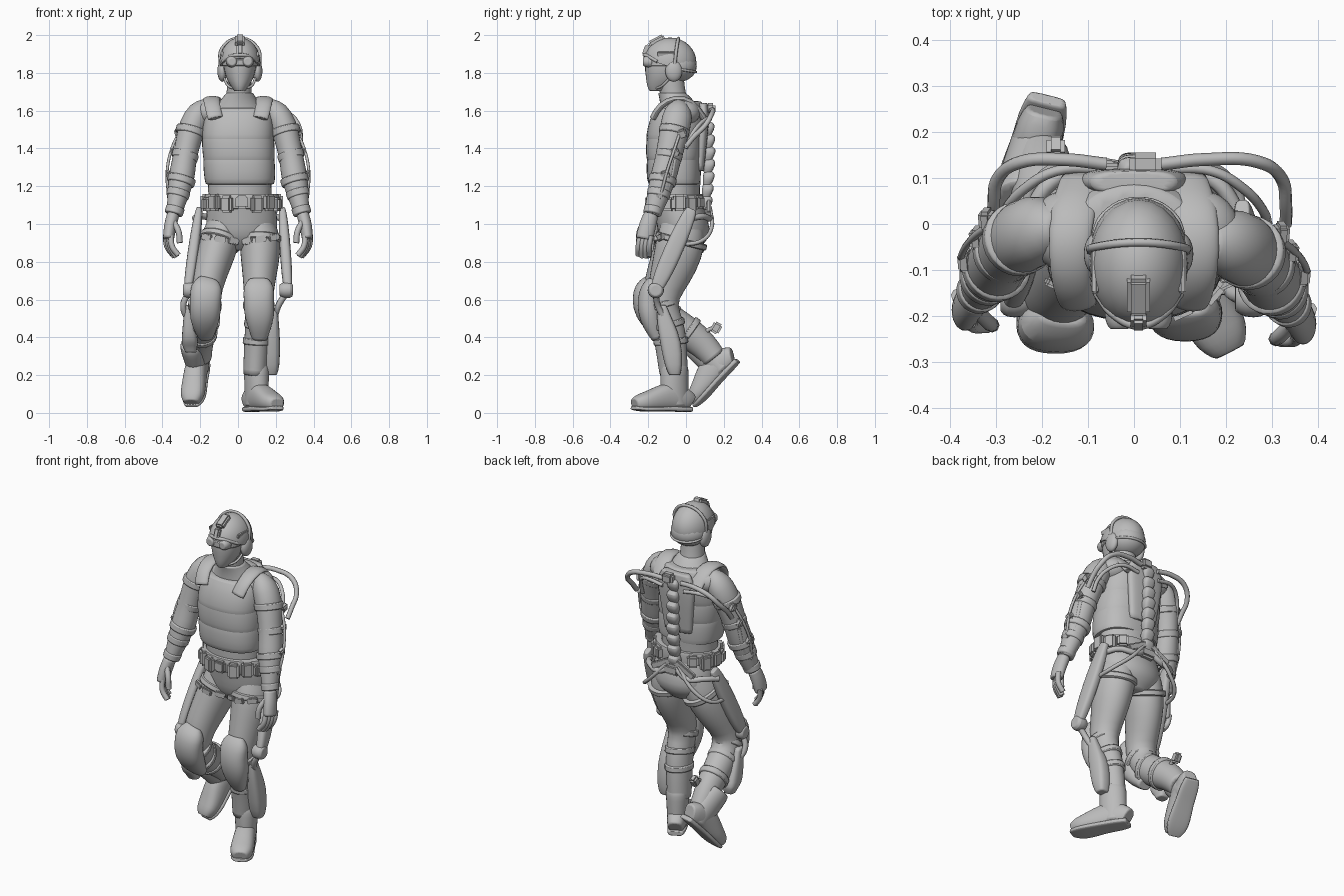
import bpy, bmesh, math
from mathutils import Vector, Matrix, Euler

start_cube = bpy.data.objects.get("Cube")
if start_cube:
    bpy.data.objects.remove(start_cube)

grey = bpy.data.materials.new("plain grey")
grey.use_nodes = True
grey.diffuse_color = (0.5, 0.5, 0.5, 1)
grey.node_tree.nodes["Principled BSDF"].inputs["Base Color"].default_value = grey.diffuse_color
CM = 0.01  # all measurements below are in hundredths of a unit


def shade(obj):
    """Select one object and shade it smooth, keeping sharp edges."""
    bpy.ops.object.select_all(action="DESELECT")
    obj.select_set(True)
    bpy.context.view_layer.objects.active = obj
    if obj.type == "CURVE":
        bpy.ops.object.convert(target="MESH")
    bpy.ops.object.shade_smooth_by_angle(angle=math.radians(50))


def finish(name, bm, matrix=None, subdivide=1):
    """Turn a bmesh into a smooth shaded object."""
    bmesh.ops.recalc_face_normals(bm, faces=bm.faces)
    bm.transform(Matrix.Scale(CM, 4))
    mesh = bpy.data.meshes.new(name)
    bm.to_mesh(mesh)
    bm.free()
    mesh.materials.append(grey)
    obj = bpy.data.objects.new(name, mesh)
    bpy.context.collection.objects.link(obj)
    if matrix:
        obj.matrix_world = matrix
    if subdivide:
        modifier = obj.modifiers.new("smooth", "SUBSURF")
        modifier.levels = modifier.render_levels = subdivide
    shade(obj)


def loft(name, points, flat=False, power=2, matrix=None, sides=14):
    """Skin oval rings (x, y, z, half width, half depth) along a path."""
    bm = bmesh.new()
    centres = [Vector(p[:3]) for p in points]
    rings = []
    for i, p in enumerate(points):
        along = centres[min(i + 1, len(points) - 1)] - centres[max(i - 1, 0)]
        along = Vector((0, 0, 1)) if flat else along.normalized()
        side = Vector((1, 0, 0)) if abs(along.x) < 0.9 else Vector((0, 1, 0))
        side = (side - along * side.dot(along)).normalized()
        depth = along.cross(side)
        ring = []
        for k in range(sides):
            a = math.tau * k / sides
            c, s = [math.copysign(abs(f(a)) ** (2 / power), f(a)) for f in (math.cos, math.sin)]
            ring.append(bm.verts.new(centres[i] + side * p[3] * c + depth * p[-1] * s))
        rings.append(ring)
    for low, high in zip(rings, rings[1:]):
        for k in range(sides):
            n = (k + 1) % sides
            bm.faces.new((low[k], low[n], high[n], high[k]))
    for ring in (rings[0], rings[-1]):
        bmesh.ops.inset_region(bm, faces=[bm.faces.new(ring)], thickness=0.3)
    finish(name, bm, matrix)


def box(name, centre, size, turn=(0, 0, 0)):
    """Soft edged block."""
    bm = bmesh.new()
    bmesh.ops.create_cube(bm, size=1, matrix=Matrix.Diagonal((*size, 1)))
    bmesh.ops.bevel(bm, geom=bm.edges[:], offset=min(size) * 0.25, segments=2, affect="EDGES")
    spin = Euler([math.radians(t) for t in turn]).to_matrix().to_4x4()
    bm.transform(Matrix.Translation(centre) @ spin)
    finish(name, bm, subdivide=0)


def ball(name, centre, size, floor=None):
    """Ellipsoid, optionally trimmed below a tilted floor (point, normal)."""
    bm = bmesh.new()
    bmesh.ops.create_uvsphere(bm, u_segments=24, v_segments=16, radius=1)
    bm.transform(Matrix.Translation(centre) @ Matrix.Diagonal((*size, 1)))
    if floor:
        bmesh.ops.bisect_plane(bm, geom=bm.verts[:] + bm.edges[:] + bm.faces[:],
                               plane_co=floor[0], plane_no=floor[1], clear_inner=True)
        bmesh.ops.holes_fill(bm, edges=[e for e in bm.edges if e.is_boundary])
    finish(name, bm, subdivide=0)


def hose(name, points, radius):
    """Round tube through points."""
    curve = bpy.data.curves.new(name, "CURVE")
    curve.dimensions = "3D"
    curve.bevel_depth, curve.bevel_resolution, curve.resolution_u = radius * CM, 2, 6
    curve.use_fill_caps = True
    spline = curve.splines.new("BEZIER")
    spline.bezier_points.add(len(points) - 1)
    for knot, p in zip(spline.bezier_points, points):
        knot.co = Vector(p) * CM
        knot.handle_left_type = knot.handle_right_type = "AUTO"
    curve.materials.append(grey)
    obj = bpy.data.objects.new(name, curve)
    bpy.context.collection.objects.link(obj)
    shade(obj)


def place(points, s, shift=0):
    """Mirror points to one side and shift them in y."""
    return [(p[0] * s, p[1] + shift, *p[2:]) for p in points]


# Head, neck and helmet
loft("neck", [(0, -5, 160, 8, 8), (0.5, -7, 168, 6.8, 7), (1, -8, 178, 6.5, 7)], flat=True)
loft("collar", [(0, -3, 160, 14, 11), (0.3, -4.5, 165, 10.5, 9.5), (1, -7.5, 169.5, 7.2, 7.5)], flat=True)
loft("face", [(1, -15, 170.5, 3, 4.5), (1, -13, 173, 5, 8), (1, -11.5, 178, 8, 10),
              (1, -11, 184, 9, 11.5), (1, -10, 191, 9, 11)], flat=True)
ball("helmet", (1, -8.5, 185.5), (10.8, 14, 13.2), ((1, -20, 187), (0, 0.32, 0.95)))
ball("helmet_nape", (1, -5, 183.5), (10.3, 10.7, 8.5))
hose("helmet_rim", [(-8, -15, 186), (-4.5, -19.5, 188.5), (1, -22, 189.5), (6.5, -19.5, 188.5), (10, -15, 186)], 1)
hose("nape_rim", [(-9, -4, 182), (-6.5, 2, 181), (1, 5.2, 180.5), (8.5, 2, 181), (11, -4, 182)], 0.7)
hose("headset_band", [(-9.5, -6, 184), (-8.5, -5, 193), (1, -4, 198.3), (10.5, -5, 193), (11.5, -6, 184)], 0.9)
box("helmet_mount", (1, -15.5, 197), (5, 9, 3.5), (28, 0, 0))
box("mount_arm", (1, -21, 192), (3.5, 3, 6), (-20, 0, 0))
loft("goggle_strap", [(1, -10.5, 183.5, 9.8, 12), (1, -10.5, 187.5, 9.8, 12)], flat=True)
for s in (-1, 1):
    ball("ear_cup", (1 + s * 9.3, -6.5, 181), (2.6, 4.5, 5.7))
    loft("goggle_lens", [(1 + s * 4.2, -18, 186, 3.3), (1 + s * 4.2, -21.5, 186, 3.2), (1 + s * 4.2, -22.8, 186, 2)])
    hose("chin_strap", [(1 + s * 8.5, -8, 178), (1 + s * 6, -13, 173), (1, -18, 171.5)], 0.7)
    box("helmet_rail", (1 + s * 9.3, -10, 190), (1.5, 10, 2.5), (0, s * 15, 0))

# Torso, vest and pelvis
loft("shirt", [(1, -5, 110, 17, 12.5), (1, -5, 122, 17.5, 13), (0, -3.5, 150, 19, 13),
               (0, -1.5, 160, 18.5, 12), (0, -1.5, 165, 13, 10)], flat=True)
loft("vest", [(1, -6, 121, 18, 13.5), (1, -6.5, 122.5, 19, 14.5), (0.5, -6.5, 133, 19.3, 14.7),
              (0.5, -6.5, 134, 18.8, 14), (0.5, -6.5, 135, 19.3, 14.9), (0, -6.3, 144, 19.5, 15),
              (0, -6.3, 145, 19, 14.5), (0, -6.2, 146, 19.5, 15.3), (0.5, -4.5, 156, 19, 15),
              (0.5, -3, 161.5, 16.5, 12.7)], flat=True, power=2.4, sides=20)
loft("pelvis", [(1, -1, 86, 8, 7), (2, -1, 91, 17, 12.5), (2, -1, 97, 19.5, 14.5),
                (2, -3, 106, 19, 13.5), (1.5, -5, 114, 17.5, 13)], flat=True, sides=18)
loft("belt", [(2, -5, 108, 19.5, 14), (2, -5, 109, 20, 14.5), (2, -5, 115, 20, 14.5), (2, -5, 116, 19.5, 14)],
     flat=True, sides=20)
for step in range(13):
    angle = math.radians(step * 24 - 234)
    spot = (2 + 19.5 * math.cos(angle), -5 + 14.5 * math.sin(angle), 111.5 - step % 2)
    box("belt_pouch", spot, (6.5, 4.5, 9 if step % 3 else 7), (0, 0, math.degrees(angle) + 90))
box("belt_buckle", (2, -20.5, 112), (6, 2, 5))
for s in (-1, 1):
    strap = [(12, -17.5, 156, 4.2, 1.8), (13.7, -14, 163, 4.2, 1.8), (14.2, -6, 167, 4.6, 1.8),
             (13.5, 3, 166, 5, 1.8), (11, 10, 155, 5, 1.8)]
    loft("shoulder_strap", place(strap, s))
    ball("shoulder_muscle", (s * 14, -1.5, 159), (9, 9, 7))

# Back frame with segmented spine
loft("back_plate", [(0, 7, 128, 9, 2.5), (0, 8.5, 145, 11, 3), (0, 9.5, 158, 13, 3), (0, 9, 164, 9, 2.5)], flat=True, power=3)
for step in range(8):
    z = 111 + step * 6.5
    bulge = 1.5 * math.sin(step / 2.5)
    loft("spine_segment", [(0, 10 + bulge, z - 3.5, 2.5, 2), (0, 10.8 + bulge, z, 4, 3.2),
                           (0, 11.3 + bulge, z + 2.5, 3.5, 3.2), (0, 10.5 + bulge, z + 4, 2.2, 2)], flat=True, power=3)
box("spine_top", (2.5, 13, 161), (7, 5, 6))
box("spine_base", (1, 11.5, 106), (10, 5, 6))

# Arms with cuffs, hands and cable actuators
for s, side, shift in ((-1, "right", 1), (1, "left", -2)):
    arm = [(16, -2, 163, 4), (20, -2, 160, 7, 8), (24.3, -3.5, 152, 7.7, 8.4), (27, -6, 141, 6.6, 7.4),
           (28.8, -8, 132, 6.6, 7), (29.7, -10, 125, 7.3, 7.2), (32, -13, 114, 5.6, 6), (34, -16, 105, 4, 4.5)]
    loft(side + "_arm", place(arm, s, shift))
    for x, y, z, r in ((25, -4.3, 149, 8.4), (28, -7, 136, 7.4), (30, -10.5, 123, 7.8), (31.7, -12.5, 116, 6.5), (33.6, -15.5, 107, 5.2)):
        loft(side + "_arm_cuff", place([(x - 0.5, y + 0.4, z + 1.8, r), (x + 0.5, y - 0.4, z - 1.8, r - 0.2)], s, shift))
    loft(side + "_palm", place([(34.3, -16.5, 105, 3.4, 4), (36, -18.5, 99, 3.5, 4.8), (36.8, -20, 92, 3, 4.6)], s, shift))
    for finger in range(4):
        x, y = 38.3 - finger * 0.9, -16.5 - finger * 1.9
        hose(side + "_finger", place([(x, y, 94), (x - 0.8, y - 1, 88), (x - 4, y - 1, 82 + abs(finger - 1.5))], s, shift), 1.5)
    hose(side + "_thumb", place([(34, -20, 101), (31.5, -22.5, 96), (30.8, -23, 90)], s, shift), 1.6)
    hose(side + "_arm_cable", place([(31, -1, 149), (35, -4, 140), (37.5, -8, 128), (37, -11, 117), (36, -14, 109)], s, shift), 0.8)
    hose(side + "_forearm_rod", place([(33, -4, 134), (34, -6, 124), (34.5, -10, 113)], s, shift), 1.2)
    for x, y, z in ((32, 0, 148), (34, -4, 138), (36.5, -9, 126), (36, -12, 115)):
        box(side + "_arm_bracket", (s * x, y + shift, z), (3, 4.5, 4.5), (20, s * 15, 0))
    out = 33 if s > 0 else 30.5
    hose(side + "_back_hose", [(s * x, y, z) for x, y, z in (
        (6, 13, 160), (15, 14, 160.5), (out - 6, 13.5, 158), (out - 1, 10, 152), (out, 4, 146), (out, 0, 141))], 1.4)
    hose(side + "_inner_hose", place([(7, 12, 155), (17, 11.5, 156), (24, 7.5, 153), (28, 3, 147), (29, 0, 140)], s), 1.1)

# Legs, knee pads and boots
legs = {
    "left": [(10, -2, 101, 9, 11), (12, -2.5, 91, 11.7, 13.7), (11.7, -6, 78, 10, 12.3), (11, -11, 66, 8.2, 9.6),
             (11, -13, 57, 7.6, 8.3), (11, -10, 47, 7.2, 9), (10, -8, 38, 6.9, 8.7), (9, -6.5, 20, 6.4, 7.6)],
    "right": [(-7, -2, 101, 9, 11), (-9.5, -3, 91, 11, 13.3), (-13.7, -8, 78, 9.7, 11.8), (-16.7, -14, 66, 8.4, 9.4),
              (-17.5, -15, 57, 8.2, 8.7), (-18.2, -9, 49, 8.2, 8.8), (-19.3, 1, 42.5, 7.9, 8.8), (-20, 9, 36.5, 6.8, 7.7), (-20, 15, 29, 6.2, 6.6)]}
pads = {
    "left": [(11, -18, 71, 5, 2), (11, -19, 67, 8.7, 5), (11, -20, 60, 8, 6), (11.3, -19.5, 54, 8.5, 6.2), (11.5, -18, 47, 7, 5.5), (11.5, -15, 39, 4, 3)],
    "right": [(-15.5, -20, 71, 5, 2), (-16.7, -21.7, 67, 9, 5.7), (-17.2, -23, 60, 8.3, 6), (-17.5, -21.3, 53, 8.7, 6.2), (-17.5, -16.7, 46, 7, 5), (-17, -11, 40, 4, 3)]}
feet = {
    "left": Matrix.Translation((0.095, -0.055, 0.005)) @ Matrix.Rotation(math.radians(27), 4, "Z"),
    "right": Matrix.Translation((-0.2, 0.225, 0.205)) @ Matrix.Rotation(math.radians(-14), 4, "Z")
             @ Matrix.Rotation(math.radians(47), 4, "X")}
for side, s in (("left", 1), ("right", -1)):
    leg, foot = legs[side], feet[side]
    loft(side + "_leg", leg, sides=16)
    loft(side + "_knee_pad", pads[side], power=2.4)
    # Boot shaft and foot share a flat sole
    loft(side + "_boot_shaft", [(0, 0, 3, 5.5, 7), (0, -0.7, 10, 6, 8.2), (0, -0.7, 17, 6.4, 7.9), (0, -0.7, 23, 6.8, 8), (0, -0.7, 25, 6, 7)], flat=True, matrix=foot)
    loft(side + "_boot_foot", [(0, 8.5, 5, 4, 4.7), (0, 6.3, 6.5, 5.4, 6.2), (0, -3, 8.5, 5.8, 8.2), (0, -10, 7, 6.3, 6.8),
                               (0, -17, 5.5, 6.7, 5.3), (0, -21.5, 5, 6.2, 4.5), (0, -24.5, 4.3, 4, 3)], power=2.5, matrix=foot)
    loft(side + "_boot_sole", [(0, 8.5, 1.4, 4.2, 1.4), (0, 3, 1.4, 5.6, 1.5), (0, -6, 1.8, 5.4, 1.4),
                               (0, -15, 1.4, 6.7, 1.4), (0, -21.5, 1.6, 6, 1.3), (0, -25, 2.2, 3.5, 1)], power=4, matrix=foot)
    # Straps wrap the leg rings with a little clearance
    for ring, grow in ((1, 0.7), (4, 1), (5, 0.8), (6, 0.8)):
        x, y, z, wide, deep = leg[ring]
        step = (Vector(leg[ring + 1][:3]) - Vector((x, y, z))).normalized() * 1.7
        loft(side + "_leg_strap", [(x + k * step.x, y + k * step.y, z + k * step.z, wide + grow, deep + grow) for k in (-1, 1)])
    for k in (-1, 0, 1):
        box(side + "_strap_buckle", (leg[1][0] + k * 7, -16 + abs(k) * 2.5, 92 + k * s), (6, 2, 3.5), (0, -s * 12, k * 25))

    # Thigh actuator, hip linkage and calf plate
    hip, knee = Vector((s * 22 + 1.5, 3, 108)), Vector((s * 26.5, -16, 65))
    loft(side + "_thigh_bar", [(*hip.lerp(knee, t), w, d) for t, w, d in
                               ((0, 1.5, 2.5), (0.05, 2.2, 3.7), (0.35, 3, 5), (0.7, 3, 5), (0.9, 2.7, 4), (1, 2, 3))], power=3)
    loft(side + "_knee_joint", [(s * w, -16, 65, r) for w, r in ((22, 3), (24, 4.5), (28, 4.5), (29, 3))])
    hose(side + "_hip_strut", [(s * 2, 12, 107), (s * 10, 12.5, 103), (s * 18, 9, 104), (s * 23, 2, 103)], 1.7)
    hose(side + "_seat_hoop", [(s * 4, 12.5, 109), (s * 14, 13.5, 98), (s * 22, 8, 91), (s * 24, -3, 89)], 1.1)
    box(side + "_waist_cross", (s * 6, 12, 109), (18, 2.5, 4), (0, s * 28, 0))
    outer, low = (18, 20) if s > 0 else (25.5, 32)
    hose(side + "_knee_link", [(s * 26, -16, 64), (s * (outer + 3.5), -15, 57), (s * (outer + 1), -11, 49)], 1.7)
    loft(side + "_calf_plate", [(s * (outer + 1), -13, 57, 1.8, 2.5), (s * (outer + 0.5), -11, 48, 3.2, 4.5),
                                (s * outer, -8, 38, 4.5, 6), (s * outer, -6.5, low + 4, 4.2, 4.8),
                                (s * (outer - 0.5), -6, low, 3, 2.8)], flat=True, power=3)

# Loose ankle coupling on the raised leg
hose("ankle_post", [(-18, 8, 40), (-17, 12, 44), (-17, 15, 45)], 1.1)
box("ankle_coupling", (-17, 16, 45), (4, 5, 6), (-30, 0, 0))
